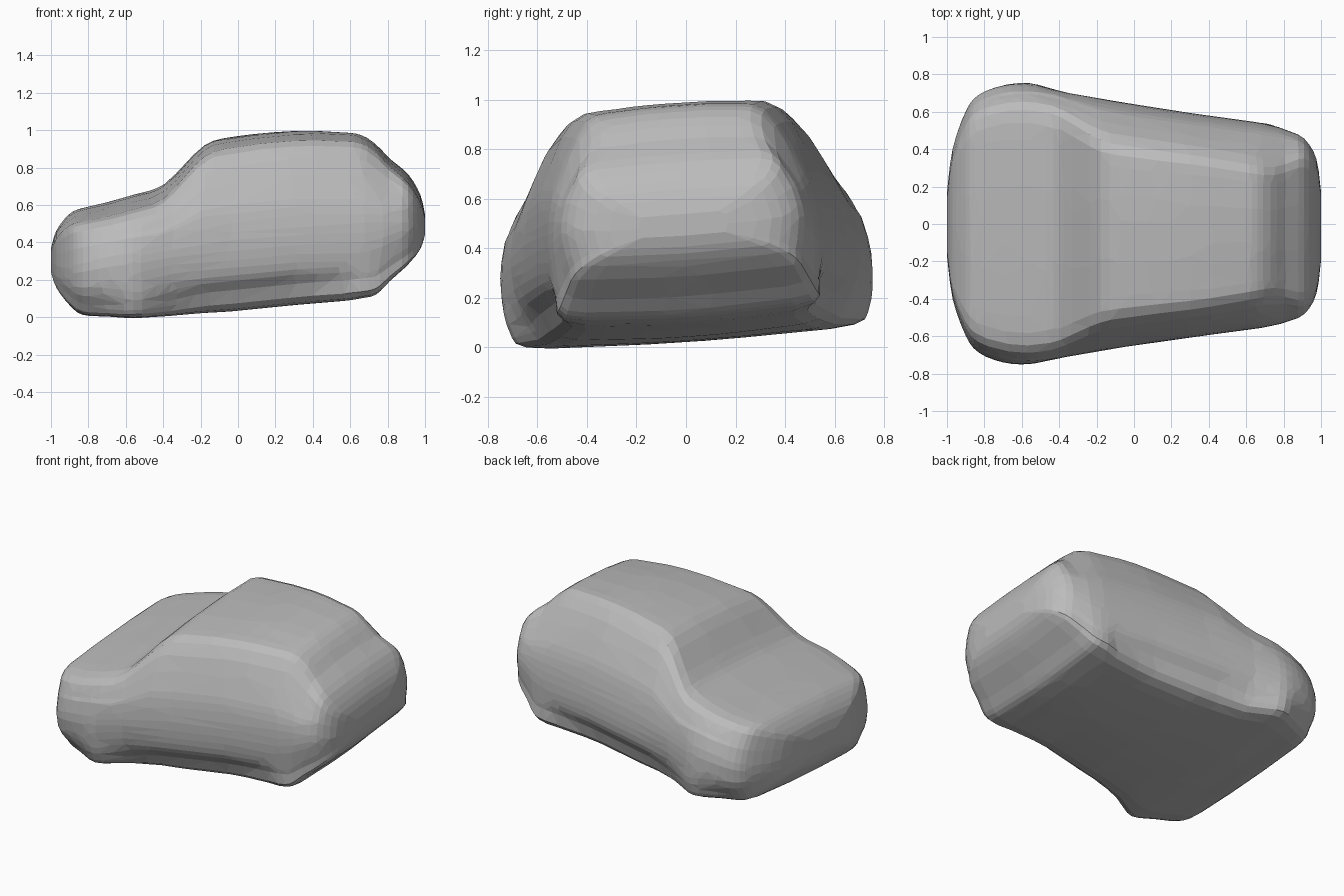
import bpy
import bmesh
import math
from mathutils import Matrix, Vector

default = bpy.data.objects.get("Cube")
if default:
    bpy.data.objects.remove(default, do_unlink=True)

grey = bpy.data.materials.new("plain_grey")
grey.use_nodes = True
GREY = (0.5, 0.5, 0.5, 1)
grey.diffuse_color = GREY
grey.node_tree.nodes["Principled BSDF"].inputs["Base Color"].default_value = GREY

# Stations from nose to tail: x, waist half-width, top half-width, bottom, top, waist height
STATIONS = [
    (-1.00, .17, .14, .25, .36, .5),
    (-.97, .40, .34, .18, .45, .5),
    (-.90, .60, .51, .10, .53, .5),
    (-.83, .69, .58, .055, .56, .55),
    (-.70, .74, .62, .05, .59, .58),
    (-.56, .75, .63, .045, .63, .58),
    (-.43, .735, .61, .05, .668, .55),
    (-.34, .71, .57, .055, .74, .52),
    (-.18, .675, .49, .07, .905, .45),
    (-.02, .648, .455, .08, .955, .42),
    (.30, .60, .415, .11, .987, .42),
    (.55, .565, .375, .13, .982, .42),
    (.66, .55, .355, .145, .967, .42),
    (.74, .535, .345, .165, .915, .44),
    (.81, .515, .355, .23, .84, .46),
    (.91, .47, .38, .315, .75, .5),
    (.975, .36, .31, .39, .64, .5),
    (1.00, .18, .16, .455, .54, .5),
]
STEPS = 3


def flare(x, z, cx, cz, size, amount):
    """Soft bulge or dent around a wheel position."""
    return amount * math.exp(-((x - cx) ** 2 + (z - cz) ** 2) / size ** 2)


def section(x, w, r, b, t, s):
    """Closed cross-section with wheel bulges low on both sides."""
    # The sill tucks under less at the tail
    sill = .8 + .1 * max(0, min(1, (x - .4) / .3))
    shape = [(0, 1), (.6 * r, .99), (r, .95),
             (r + (w - r) * .66, .95 + (s - .95) * .48),
             (w * .97, s + .12), (w, s - .06), (w * .98, s * .5),
             (w * (sill + 1) / 2, .12), (w * sill, 0), (w * .45, -.03), (0, -.04)]
    half = []
    for y, f in shape:
        z = b + f * (t - b)
        if y > .4:
            y += flare(x, z, -.56, .06, .13, .065)
            y += flare(x, z, .67, .18, .12, .02)
            y -= flare(x, z, -.41, .28, .11, .02)
        half.append(Vector((x, y, z)))
    mirrored = [Vector((x, -p.y, p.z)) for p in half[-2:0:-1]]
    return half + mirrored


def smooth_path(points, closed):
    """Curve that passes through every point."""
    n = len(points)
    pick = (lambda i: points[i % n]) if closed else (lambda i: points[max(0, min(n - 1, i))])
    path = []
    for i in range(n if closed else n - 1):
        a, b, c, d = (pick(i + k) for k in (-1, 0, 1, 2))
        for k in range(STEPS):
            t = k / STEPS
            path.append(b + (c - a) * (t / 2) + (a - b * 2.5 + c * 2 - d / 2) * t ** 2
                        + (b * 1.5 - c * 1.5 + (d - a) / 2) * t ** 3)
    return path if closed else path + [points[-1]]


# Curves around the sections, then along the body
sections = [smooth_path(section(*st), True) for st in STATIONS]
lines = [smooth_path(list(line), False) for line in zip(*sections)]

# Skin the curves
bm = bmesh.new()
rings = [[bm.verts.new(p) for p in ring] for ring in zip(*lines)]
for a, b in zip(rings, rings[1:]):
    for i in range(len(a)):
        j = (i + 1) % len(a)
        bm.faces.new((a[i], a[j], b[j], b[i]))
for end in (rings[0], rings[-1]):
    bm.faces.new(end)
bmesh.ops.recalc_face_normals(bm, faces=bm.faces)

# The shell leans slightly to one side
pivot = Matrix.Translation((0, 0, .5))
lean = Matrix.Translation((0, -.013, .5)) @ Matrix.Rotation(.07, 4, 'X')
bm.transform(lean @ pivot.inverted())
mesh = bpy.data.meshes.new("car_body")
bm.to_mesh(mesh)
bm.free()
mesh.materials.append(grey)
body = bpy.data.objects.new("car_body", mesh)
bpy.context.collection.objects.link(body)

# Irregular flat facets
facets = body.modifiers.new("facets", 'DECIMATE')
facets.ratio = .3
